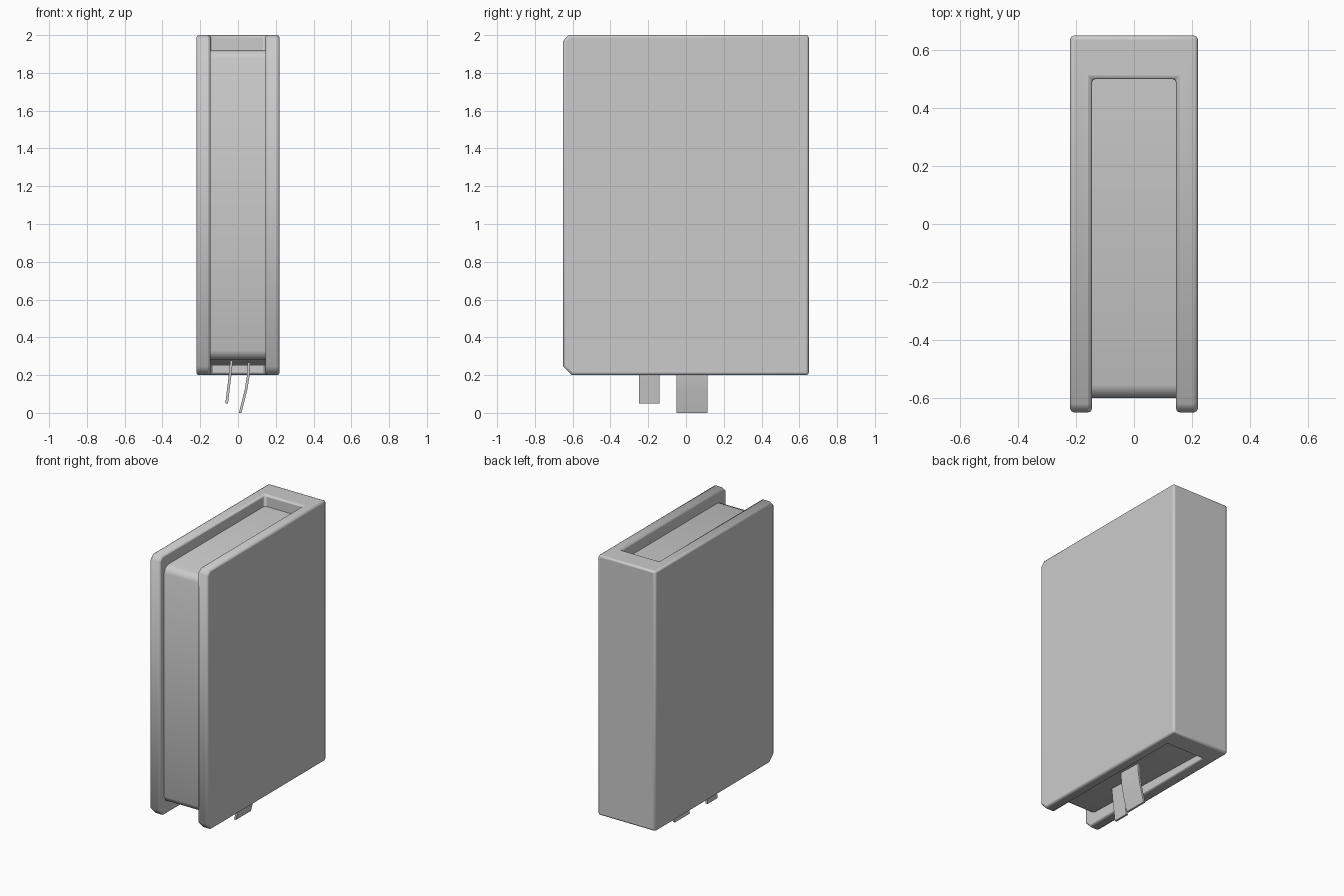
import bpy, bmesh
from mathutils import Vector

cube = bpy.data.objects.get("Cube")
if cube:
    bpy.data.objects.remove(cube, do_unlink=True)

grey = bpy.data.materials.new("plain_grey")
grey.use_nodes = True
grey.diffuse_color = (0.6, 0.6, 0.6, 1)
grey.node_tree.nodes["Principled BSDF"].inputs["Base Color"].default_value = (0.6, 0.6, 0.6, 1)


def prism(name, profile, direction, corners=None):
    """Extrude a closed profile, then chamfer chosen edges.
    corners: list of (edge test, width, segments)."""
    bm = bmesh.new()
    face = bm.faces.new([bm.verts.new(p) for p in profile])
    ext = bmesh.ops.extrude_face_region(bm, geom=[face])
    moved = [v for v in ext["geom"] if isinstance(v, bmesh.types.BMVert)]
    bmesh.ops.translate(bm, verts=moved, vec=Vector(direction))
    bmesh.ops.recalc_face_normals(bm, faces=bm.faces)
    for test, width, segments in corners or []:
        edges = [e for e in bm.edges if test(*(v.co for v in e.verts))]
        bmesh.ops.bevel(bm, geom=edges, offset=width, segments=segments,
                        profile=0.5, affect='EDGES')
    bmesh.ops.recalc_face_normals(bm, faces=bm.faces)
    mesh = bpy.data.meshes.new(name)
    bm.to_mesh(mesh)
    bm.free()
    mesh.materials.append(grey)
    obj = bpy.data.objects.new(name, mesh)
    bpy.context.collection.objects.link(obj)
    return obj


def smooth(obj, angle):
    bpy.ops.object.select_all(action='DESELECT')
    obj.select_set(True)
    bpy.context.view_layer.objects.active = obj
    bpy.ops.object.shade_smooth_by_angle(angle=angle)


def along_x(a, b):
    return abs(a.y - b.y) < 1e-4 and abs(a.z - b.z) < 1e-4


# Cover: two boards joined by a thick spine at the back
W, D, INNER, SPINE = 0.22, 0.65, 0.145, 0.5
LOW, HIGH = 0.2, 2.0
half = [(W, -D), (W, D)]
inside = [(-INNER, -D), (-INNER, SPINE)]
outline = half + [(-x, y) for x, y in reversed(half)] + inside \
    + [(-x, y) for x, y in reversed(inside)]
cover = prism("cover", [(x, y, LOW) for x, y in outline], (0, 0, HIGH - LOW), [
    (lambda a, b: along_x(a, b) and a.y < -D + 0.01 and a.z > 1, 0.03, 1),
    (lambda a, b: along_x(a, b) and a.y < -D + 0.01 and a.z < 1, 0.045, 1),
])
bevel = cover.modifiers.new("soft_edges", 'BEVEL')
bevel.width = 0.013
bevel.segments = 2
bevel.limit_method = 'ANGLE'
bevel.angle_limit = 1.0
smooth(cover, 1.0)

# Page block: rounded front corners and a slightly slanted underside
side = [(-0.6, 0.285), (SPINE + 0.01, 0.25), (SPINE + 0.01, 1.92), (-0.6, 1.92)]
pages = prism("pages", [(-INNER - 0.004, y, z) for y, z in side],
              (2 * INNER + 0.008, 0, 0),
              [(lambda a, b: along_x(a, b) and a.y < -0.5, 0.045, 2)])
smooth(pages, 1.0)


# Ribbon bookmarks hanging below the pages
def ribbon(name, path, y0, y1):
    t = 0.007
    loop = [(x - t, y0, z) for x, z in path] + [(x + t, y0, z) for x, z in reversed(path)]
    smooth(prism(name, loop, (0, y1 - y0, 0)), 0.6)


ribbon("short_ribbon", [(-0.033, 0.29), (-0.042, 0.2), (-0.06, 0.05)], -0.25, -0.14)
ribbon("long_ribbon", [(0.057, 0.28), (0.055, 0.2), (0.042, 0.12), (0.012, 0.0)], -0.05, 0.115)
